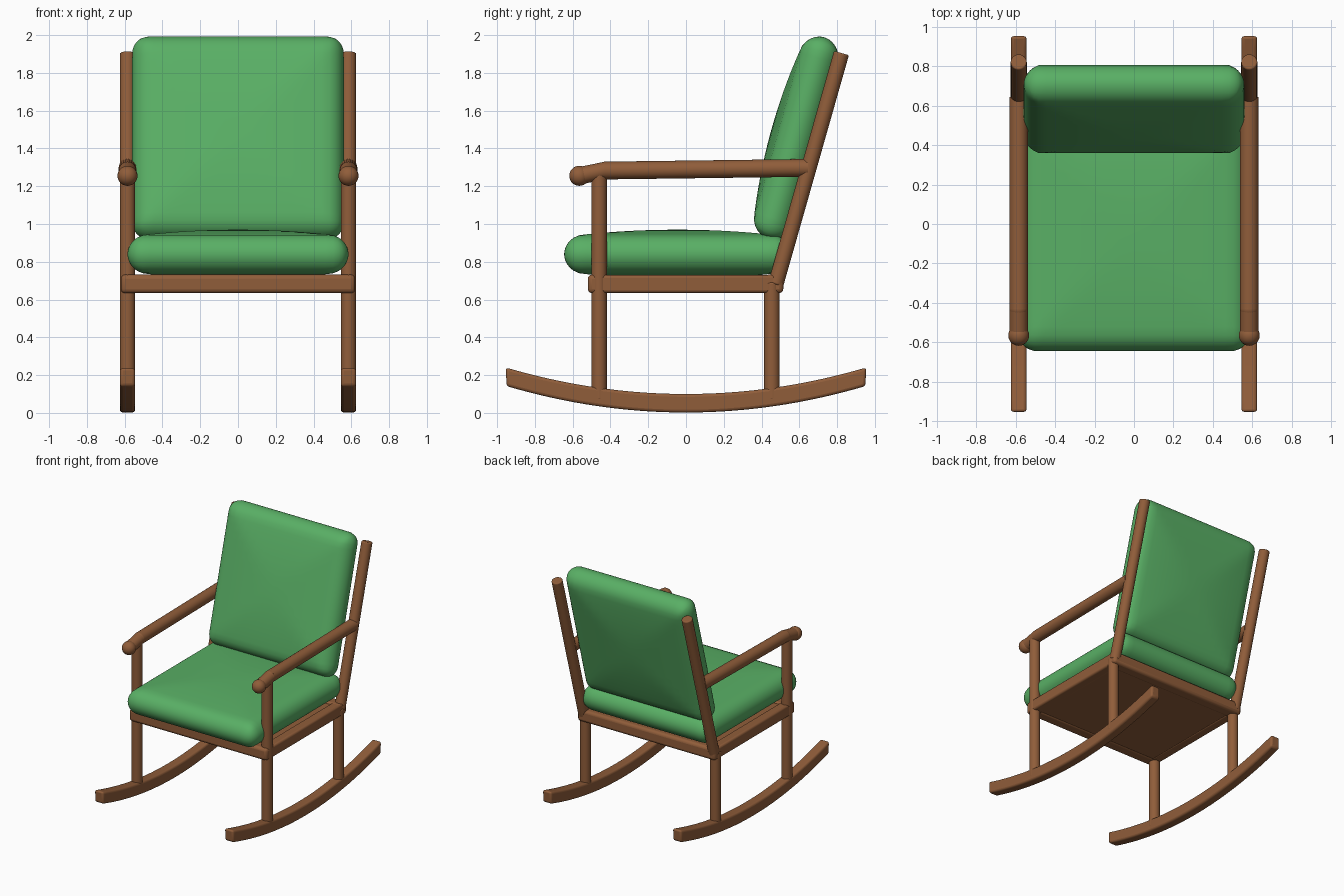
import bpy, bmesh, math
from mathutils import Vector, Matrix

default = bpy.data.objects.get("Cube")
if default:
    bpy.data.objects.remove(default)


def material(name, rgb):
    m = bpy.data.materials.new(name)
    m.use_nodes = True
    m.diffuse_color = (*rgb, 1)
    m.node_tree.nodes["Principled BSDF"].inputs["Base Color"].default_value = (*rgb, 1)
    return m


WOOD = material("brown wood", (0.28, 0.11, 0.042))
FABRIC = material("green fabric", (0.10, 0.43, 0.13))


def finish(bm, name, mat, bevel=0.0):
    bmesh.ops.recalc_face_normals(bm, faces=bm.faces)
    mesh = bpy.data.meshes.new(name)
    bm.to_mesh(mesh)
    bm.free()
    mesh.materials.append(mat)
    ob = bpy.data.objects.new(name, mesh)
    bpy.context.collection.objects.link(ob)
    bpy.ops.object.select_all(action='DESELECT')
    bpy.context.view_layer.objects.active = ob
    ob.select_set(True)
    if bevel:
        mod = ob.modifiers.new("Rounded edges", 'BEVEL')
        mod.width, mod.segments = bevel, 3
        mod.limit_method, mod.angle_limit = 'ANGLE', math.radians(40)
    bpy.ops.object.shade_smooth_by_angle(angle=math.radians(40))
    return ob


def box(name, centre, size, bevel):
    bm = bmesh.new()
    bmesh.ops.create_cube(bm, size=1, matrix=Matrix.Translation(centre) @ Matrix.Diagonal((*size, 1)))
    return finish(bm, name, WOOD, bevel)


def add_rod(bm, a, b, r):
    a, b = Vector(a), Vector(b)
    turn = (b - a).to_track_quat('Z', 'Y').to_matrix().to_4x4()
    bmesh.ops.create_cone(bm, cap_ends=True, segments=24, radius1=r, radius2=r,
                          depth=(b - a).length, matrix=Matrix.Translation((a + b) / 2) @ turn)


def rod(name, a, b, r):
    bm = bmesh.new()
    add_rod(bm, a, b, r)
    return finish(bm, name, WOOD, 0.008)


def cushion(name, half, r, bulge, centre, tilt=0.0):
    """Round-edged pad, thickest in the middle; half = half width and half length."""
    bm = bmesh.new()
    bmesh.ops.create_cube(bm, size=2)
    bmesh.ops.subdivide_edges(bm, edges=bm.edges[:], cuts=23, use_grid_fill=True)
    size = (*half, r)
    for v in bm.verts:
        p = Vector([math.sin(c * math.pi / 2) * s for c, s in zip(v.co, size)])
        core = Vector([max(r - s, min(s - r, c)) for c, s in zip(p, size)])
        p = core + (p - core).normalized() * r
        edge = min(1, max(abs(p.x) / half[0], abs(p.y) / half[1]))
        p.z *= 1 + bulge / r * (1 - edge ** 2)
        v.co = p
    bm.transform(Matrix.Translation(centre) @ Matrix.Rotation(tilt, 4, 'X'))
    return finish(bm, name, FABRIC)


X = 0.585            # side frame offset
FRONT, REAR = -0.46, 0.455

for side, s in (("left", 1), ("right", -1)):
    x = s * X
    # Curved rocker: arc profile extruded sideways
    bm = bmesh.new()
    ys = [-0.95 + 1.9 * i / 32 for i in range(33)]
    arc = [(y, 0.14 * (y / 0.95) ** 2) for y in ys]
    outline = [(y, z + 0.002) for y, z in arc] + [(y * 1.004, z + 0.1) for y, z in reversed(arc)]
    face = bm.faces.new([bm.verts.new((x - 0.04, y, z)) for y, z in outline])
    ext = bmesh.ops.extrude_face_region(bm, geom=[face])
    bmesh.ops.translate(bm, vec=(0.08, 0, 0),
                        verts=[g for g in ext["geom"] if isinstance(g, bmesh.types.BMVert)])
    finish(bm, side + "_rocker", WOOD, 0.015)

    # Legs and leaning back post
    rod(side + "_front_leg", (x, FRONT, 0.07), (x, FRONT, 1.27), 0.041)
    rod(side + "_rear_leg", (x, REAR, 0.07), (x, REAR, 0.69), 0.041)
    rod(side + "_back_post", (x, 0.475, 0.68), (x, 0.823, 1.905), 0.041)

    # Armrest with drooping rounded tip
    bm = bmesh.new()
    tip, bend, end = (x, -0.565, 1.255), (x, -0.43, 1.283), (x, 0.645, 1.297)
    add_rod(bm, tip, bend, 0.046)
    add_rod(bm, bend, end, 0.047)
    for point, r in ((tip, 0.053), (bend, 0.047)):
        bmesh.ops.create_uvsphere(bm, u_segments=24, v_segments=14, radius=r,
                                  matrix=Matrix.Translation(point))
    finish(bm, side + "_armrest", WOOD)

    # Side seat rail
    box(side + "_seat_rail", (x - s * 0.005, 0, 0.683), (0.08, 0.96, 0.094), 0.015)

# Cross rails and seat panel
for name, y in (("front", -0.47), ("rear", 0.465)):
    box(name + "_seat_rail", (0, y, 0.683), (1.24, 0.1, 0.098), 0.022)
box("seat_panel", (0, 0, 0.68), (1.14, 0.9, 0.08), 0.005)

# Cushions
cushion("seat_cushion", (X, 0.6), 0.092, 0.038, (0, -0.045, 0.84))
cushion("back_cushion", (0.56, 0.553), 0.088, 0.05, (0, 0.583, 1.456), math.radians(90 - 15.5))
